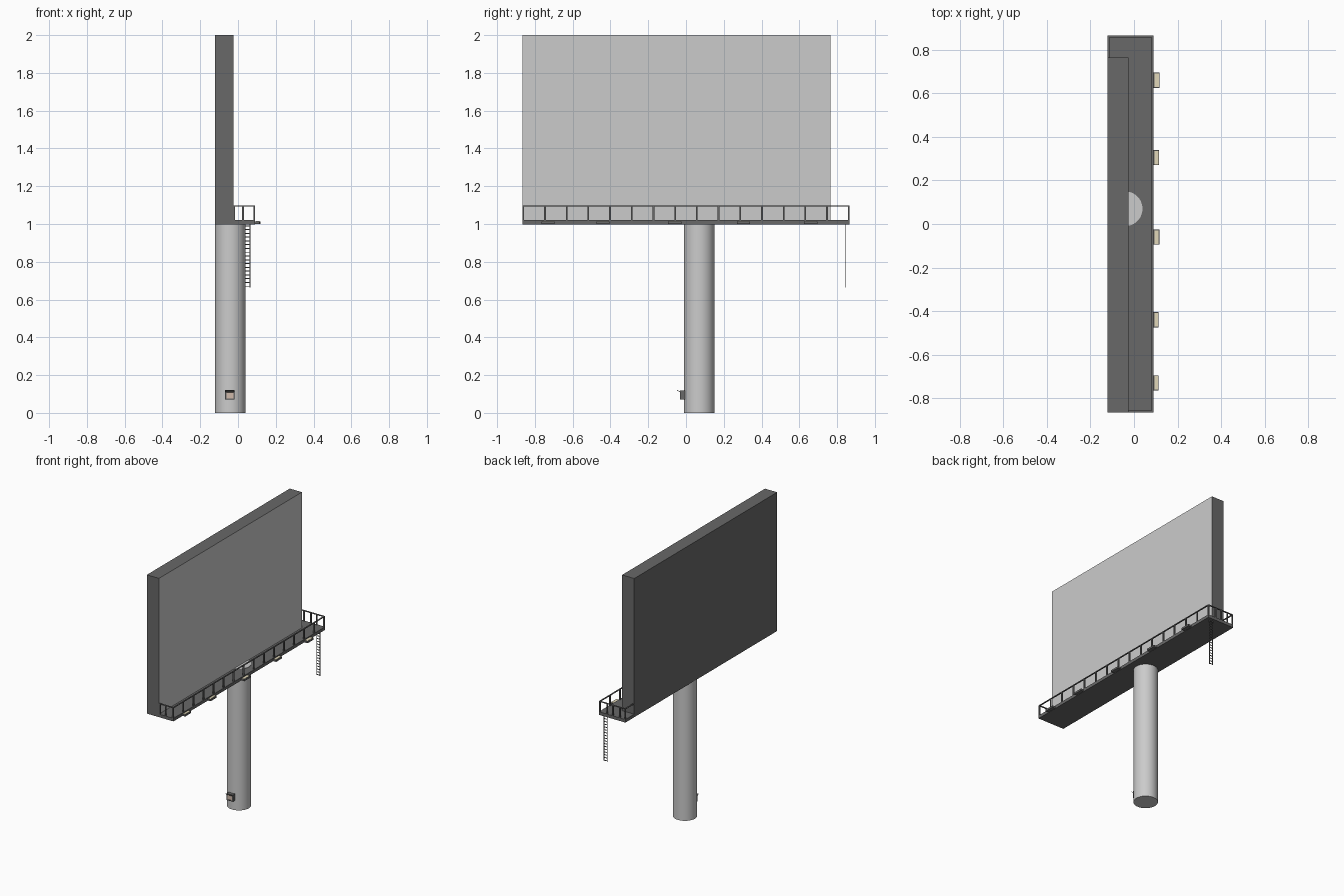
import bpy, bmesh
from mathutils import Matrix

if "Cube" in bpy.data.objects:
    bpy.data.objects.remove(bpy.data.objects["Cube"])


def material(name, rgb):
    m = bpy.data.materials.new(name)
    m.diffuse_color = (*rgb, 1)
    m.use_nodes = True
    m.node_tree.nodes["Principled BSDF"].inputs["Base Color"].default_value = m.diffuse_color
    return m


DARK = material("dark_metal", (0.14, 0.14, 0.14))
LENS = material("lamp_lens", (0.75, 0.68, 0.48))
CASE = material("meter_case", (0.62, 0.48, 0.4))


def boxes(name, spans, mat=None):
    """One object made of boxes, each (x0, x1, y0, y1, z0, z1)."""
    bm = bmesh.new()
    for x0, x1, y0, y1, z0, z1 in spans:
        mtx = (Matrix.Translation(((x0 + x1) / 2, (y0 + y1) / 2, (z0 + z1) / 2))
               @ Matrix.Diagonal((x1 - x0, y1 - y0, z1 - z0, 1)))
        bmesh.ops.create_cube(bm, size=1, matrix=mtx)
    me = bpy.data.meshes.new(name)
    bm.to_mesh(me)
    bm.free()
    ob = bpy.data.objects.new(name, me)
    bpy.context.collection.objects.link(ob)
    if mat:
        me.materials.append(mat)
    return ob


XB, XF, Y = -0.122, 0.09, 0.866   # deck back, deck front, half length
XS, YS = -0.025, 0.765            # screen face, screen end

# Column, its top just showing through the deck
bpy.ops.mesh.primitive_cylinder_add(vertices=48, radius=0.08, depth=1.022,
                                    location=(-0.041, 0.07, 0.511))
column = bpy.context.object
column.name = "column"
bpy.ops.object.shade_smooth_by_angle()

# Deck and display board; the front face of the board is plain grey
boxes("deck", [(XB, XF, -Y, Y, 0.998, 1.02)], DARK)
board = boxes("display_board", [(XB, XS, -Y, YS, 1.02, 2.0)], DARK)
board.data.materials.append(material("screen", (0.8, 0.8, 0.8)))
for f in board.data.polygons:
    if f.normal.x > 0.9:
        f.material_index = 1

# Railing posts
T, TOP = 0.009, 1.097
posts = []


def post(x, y):
    posts.append((x - T / 2, x + T / 2, y - T / 2, y + T / 2, 1.02, TOP))


xr, yr, xl = XF - T / 2, Y - T / 2, XB + T / 2
for i in range(16):
    post(xr, -yr + i * 2 * yr / 15)
for x in (0.026, XS + T / 2):
    post(x, -yr)
    post(x, yr)
post(-0.075, yr)
post(xl, yr)
boxes("railing_posts", posts, DARK)

# Railing top bars
h = TOP - 0.005
boxes("railing_bars", [
    (XF - T, XF, -Y, Y, h, TOP),
    (XS, XF - T, -Y, -Y + T, h, TOP),
    (XB, XF - T, Y - T, Y, h, TOP),
    (XB, XB + T, YS, Y - T, h, TOP)], DARK)

# Lamps along the deck edge
housings, lenses = [], []
for y, d in ((0.66, 0.118), (0.305, 0.115), (-0.06, 0.116), (-0.44, 0.113), (-0.73, 0.113)):
    housings.append((XF - 0.002, d, y - 0.035, y + 0.035, 1.0, 1.013))
    lenses.append((XF + 0.004, d - 0.003, y - 0.031, y + 0.031, 1.012, 1.015))
boxes("lamp_housings", housings, DARK)
boxes("lamp_lenses", lenses, LENS)

# Flat access ladder under the rear end
ladder = [(x, x + 0.004, 0.844, 0.846, 0.665, 1.0) for x in (0.035, 0.061)]
ladder += [(0.035, 0.065, 0.844, 0.846, 0.668 + i * 0.02, 0.673 + i * 0.02) for i in range(17)]
boxes("ladder", ladder, DARK)

# Meter box on the column foot: case, dark frame and tilted rain hood
boxes("meter_box", [(-0.064, -0.022, -0.03, 0.002, 0.074, 0.114)], CASE)
boxes("meter_frame", [
    (-0.068, -0.062, -0.033, 0.0, 0.07, 0.118),
    (-0.024, -0.018, -0.033, 0.0, 0.07, 0.118),
    (-0.068, -0.018, -0.033, 0.0, 0.07, 0.076),
    (-0.068, -0.018, -0.033, 0.0, 0.112, 0.118)], DARK)
hood = boxes("meter_hood", [(-0.025, 0.025, -0.022, 0.0, -0.0015, 0.0015)], DARK)
hood.location = (-0.043, -0.028, 0.108)
hood.rotation_euler.x = -0.6
